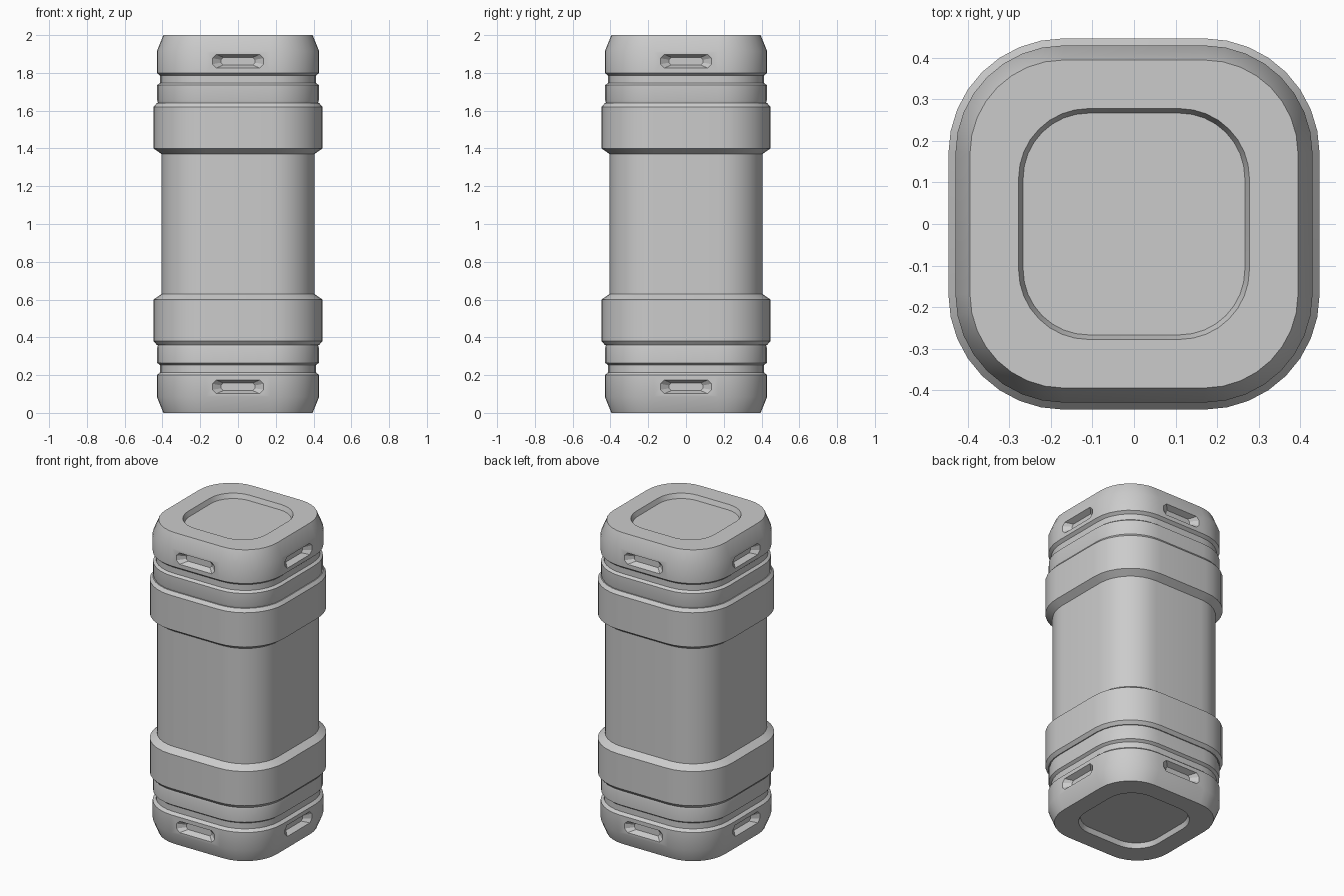
import bpy, bmesh, math
from mathutils import Matrix

if "Cube" in bpy.data.objects:
    bpy.data.objects.remove(bpy.data.objects["Cube"])

SEG = 8      # facets per rounded corner
FLAT = 0.17  # half length of the straight side


def ring(bm, half, z, flat=FLAT):
    """Rounded-square ring of vertices; z is measured from the middle (z = 1)."""
    verts = []
    r = half - flat
    for q in range(4):
        sx, sy = ((1, 1), (-1, 1), (-1, -1), (1, -1))[q]
        for i in range(SEG + 1):
            a = math.pi / 2 * (q + i / SEG)
            verts.append(bm.verts.new((sx * flat + r * math.cos(a),
                                       sy * flat + r * math.sin(a), z)))
    return verts


def bridge(bm, a, b):
    n = len(a)
    for i in range(n):
        j = (i + 1) % n
        bm.faces.new((a[i], a[j], b[j], b[i]))


def finish(bm, name):
    me = bpy.data.meshes.new(name)
    bm.to_mesh(me)
    bm.free()
    ob = bpy.data.objects.new(name, me)
    ob.location.z = 1
    bpy.context.collection.objects.link(ob)
    return ob


def select(ob):
    bpy.ops.object.select_all(action='DESELECT')
    ob.select_set(True)
    bpy.context.view_layer.objects.active = ob


def loft(name, profile, capped=False):
    """Stack rings bottom to top: (half width, real z[, flat half length])."""
    bm = bmesh.new()
    rings = [ring(bm, p[0], p[1] - 1, *p[2:]) for p in profile]
    for a, b in zip(rings, rings[1:]):
        bridge(bm, a, b)
    if capped:
        bm.faces.new(rings[0][::-1])
        bm.faces.new(rings[-1])
    return finish(bm, name)


def mirror_and_shade(ob):
    m = ob.modifiers.new("mirror", 'MIRROR')
    m.use_axis = (False, False, True)
    select(ob)
    bpy.ops.object.modifier_apply(modifier=m.name)
    bpy.ops.object.shade_smooth_by_angle(angle=math.radians(25))


# middle barrel
barrel = loft("barrel", [(0.405, 1.0), (0.405, 1.375)])
# thick bands around the barrel
bands = loft("bands", [(0.404, 1.37), (0.447, 1.40), (0.447, 1.62), (0.43, 1.64), (0.424, 1.64)])
# collars and grooves between band and cap
collars = loft("collars", [(0.424, 1.64), (0.428, 1.655), (0.428, 1.735),
                           (0.412, 1.747), (0.412, 1.79)])
# end caps with a chamfered rim and a recessed panel
caps = loft("end_caps", [(0.412, 1.785), (0.43, 1.80), (0.43, 1.915), (0.395, 2.0),
                         (0.278, 2.0, 0.11), (0.267, 1.97, 0.11)], capped=True)

# slot cutter: tapered, clipped-corner slots on all four sides
bm = bmesh.new()


def slot_ring(w, h, c, y, rot):
    pts = [(w, -h + c), (w, h - c), (w - c, h), (-w + c, h),
           (-w, h - c), (-w, -h + c), (-w + c, -h), (w - c, -h)]
    vs = [bm.verts.new((x, y, z + 0.862)) for x, z in pts]
    bmesh.ops.rotate(bm, verts=vs, cent=(0, 0, 0), matrix=rot)
    return vs


for k in range(4):
    rot = Matrix.Rotation(k * math.pi / 2, 3, 'Z')
    outer = slot_ring(0.148, 0.041, 0.023, -0.44, rot)
    inner = slot_ring(0.09, 0.02, 0.012, -0.395, rot)
    bridge(bm, outer, inner)
    bm.faces.new(outer[::-1])
    bm.faces.new(inner)
bmesh.ops.recalc_face_normals(bm, faces=bm.faces[:])
cutter = finish(bm, "slot_cutter")
cutter.hide_render = True

cut = caps.modifiers.new("slots", 'BOOLEAN')
cut.operation = 'DIFFERENCE'
cut.solver = 'EXACT'
cut.object = cutter
select(caps)
bpy.ops.object.modifier_apply(modifier=cut.name)
bpy.data.objects.remove(cutter)

for part in (barrel, bands, collars, caps):
    mirror_and_shade(part)
